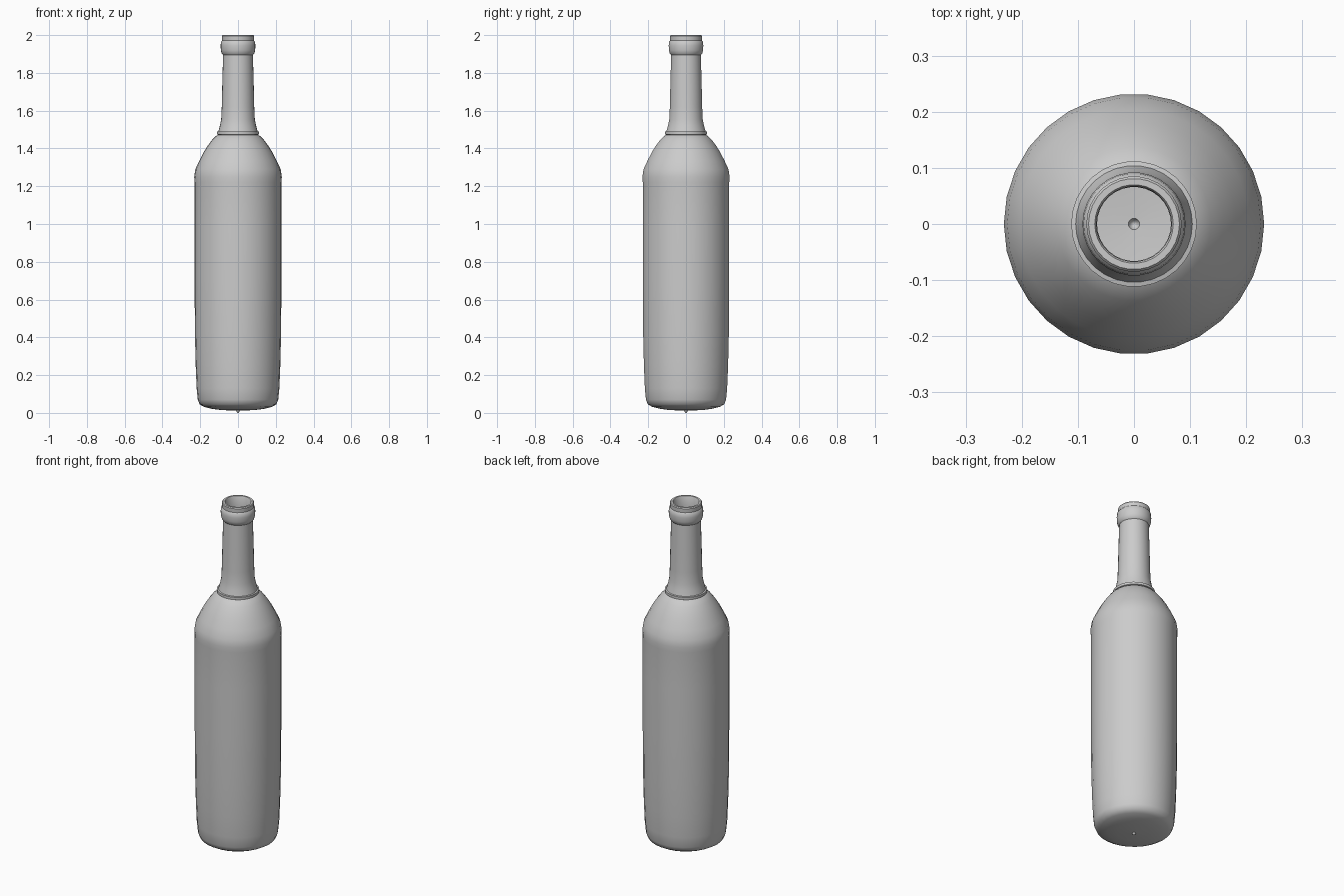
import bpy, bmesh, math

if "Cube" in bpy.data.objects:
    bpy.data.objects.remove(bpy.data.objects["Cube"])

SIDES = 30

glass = bpy.data.materials.new("plain_grey")
glass.diffuse_color = (0.6, 0.6, 0.6, 1)
glass.use_nodes = True
glass.node_tree.nodes["Principled BSDF"].inputs["Base Color"].default_value = glass.diffuse_color


def lathe(name, profile, sides=SIDES):
    """Revolve an (r, z) profile about z; r = 0 makes a pole."""
    bm = bmesh.new()
    rings = []
    for r, z in profile:
        if r == 0:
            rings.append([bm.verts.new((0, 0, z))] * sides)
        else:
            rings.append([bm.verts.new((r * math.cos(2 * math.pi * i / sides),
                                        r * math.sin(2 * math.pi * i / sides), z))
                          for i in range(sides)])
    for a, b in zip(rings, rings[1:]):
        for i in range(sides):
            j = (i + 1) % sides
            quad = list(dict.fromkeys((a[i], a[j], b[j], b[i])))
            bm.faces.new(quad)
    mesh = bpy.data.meshes.new(name)
    bm.to_mesh(mesh)
    bm.free()
    mesh.materials.append(glass)
    obj = bpy.data.objects.new(name, mesh)
    bpy.context.collection.objects.link(obj)
    bpy.ops.object.select_all(action='DESELECT')
    obj.select_set(True)
    bpy.context.view_layer.objects.active = obj
    bpy.ops.object.shade_smooth_by_angle(angle=math.radians(40))
    return obj


# Bottle: base with small nub, body, shoulder, collar ring, neck, lip, inner throat
lathe("bottle", [
    (0, 0.0), (0.006, 0.003), (0.01, 0.012), (0.09, 0.015), (0.14, 0.022),
    (0.18, 0.032), (0.203, 0.045), (0.213, 0.07), (0.219, 0.13), (0.224, 0.25),
    (0.228, 0.42), (0.23, 0.7), (0.23, 1.0), (0.23, 1.22), (0.232, 1.25),
    (0.226, 1.29), (0.205, 1.335), (0.182, 1.38), (0.16, 1.415), (0.137, 1.446),
    (0.118, 1.465), (0.106, 1.472),
    (0.112, 1.475), (0.112, 1.489), (0.104, 1.491),
    (0.096, 1.52), (0.089, 1.555), (0.086, 1.62), (0.083, 1.75), (0.079, 1.895),
    (0.086, 1.902), (0.091, 1.92), (0.092, 1.945), (0.09, 1.965), (0.084, 1.972),
    (0.085, 1.995), (0.081, 2.0), (0.07, 2.0), (0.067, 1.995), (0.066, 1.93),
])
